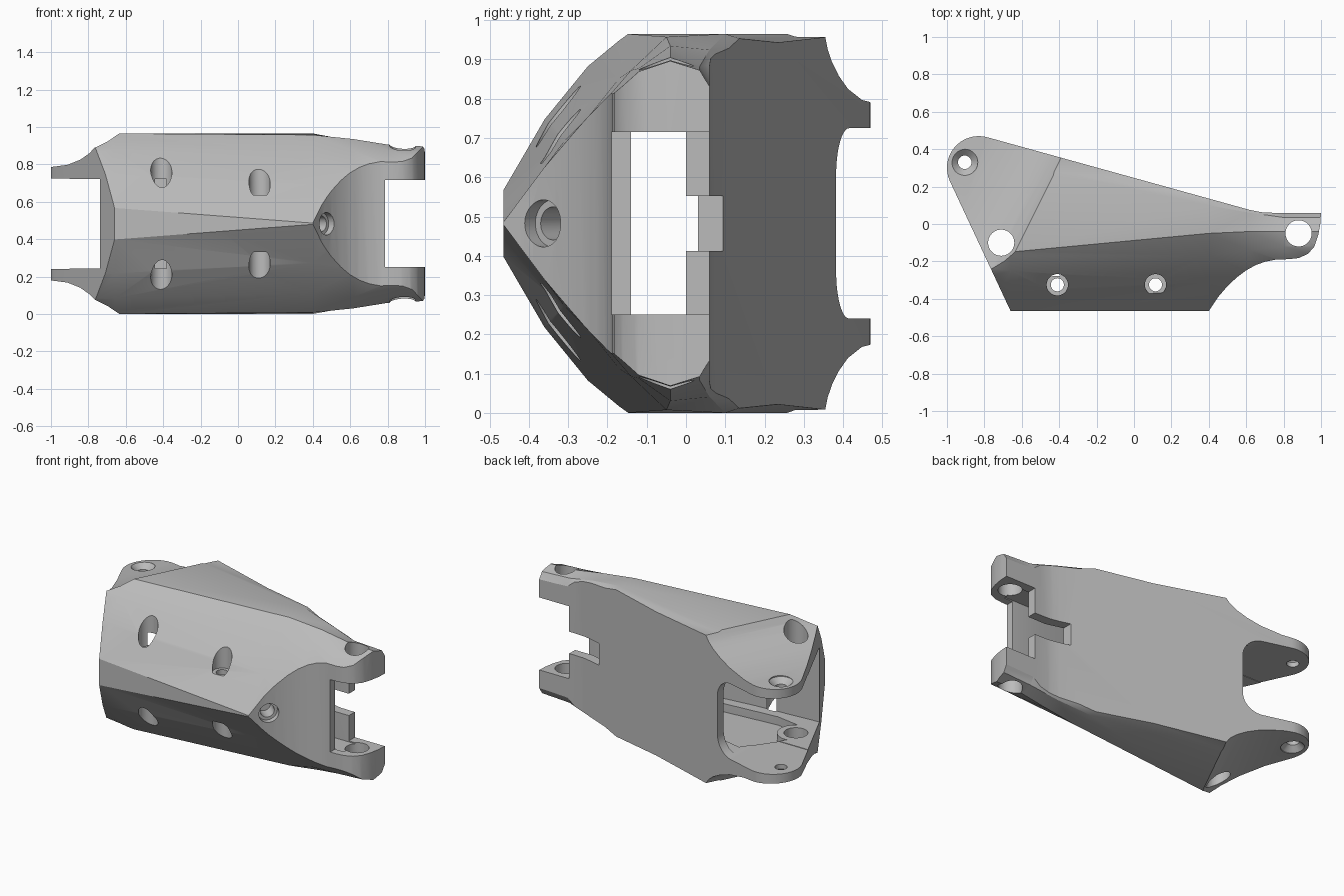
import bpy, bmesh, math
from mathutils import Vector

if "Cube" in bpy.data.objects:
    bpy.data.objects.remove(bpy.data.objects["Cube"], do_unlink=True)

MID = 0.4825  # mirror height of the part


def make_object(name, rings):
    """Closed loft through rings of equal point count."""
    bm = bmesh.new()
    loops = [[bm.verts.new(p) for p in ring] for ring in rings]
    n = len(loops[0])
    for a, b in zip(loops, loops[1:]):
        for i in range(n):
            j = (i + 1) % n
            bm.faces.new((a[i], a[j], b[j], b[i]))
    bm.faces.new(loops[0])
    bm.faces.new(loops[-1])
    bmesh.ops.triangulate(bm, faces=bm.faces[:])
    bmesh.ops.recalc_face_normals(bm, faces=bm.faces[:])
    mesh = bpy.data.meshes.new(name)
    bm.to_mesh(mesh)
    bm.free()
    obj = bpy.data.objects.new(name, mesh)
    bpy.context.collection.objects.link(obj)
    return obj


def prism(name, points, place, start, end):
    return make_object(name, [[place(a, b, t) for a, b in points] for t in (start, end)])


def plan(a, b, t):
    return Vector((a, b, t))


def elevation(a, b, t):
    return Vector((a, t, b))


def circle(cx, cy, r, n=40):
    return [(cx + r * math.cos(2 * math.pi * i / n), cy + r * math.sin(2 * math.pi * i / n))
            for i in range(n)]


def arc(cx, cy, r, a0, a1, n=12):
    return [(cx + r * math.cos(math.radians(a0 + (a1 - a0) * i / n)),
             cy + r * math.sin(math.radians(a0 + (a1 - a0) * i / n))) for i in range(n + 1)]


def box(x0, x1, z0, z1):
    return [(x0, z0), (x1, z0), (x1, z1), (x0, z1)]


def boolean(target, tool, operation="DIFFERENCE"):
    mod = target.modifiers.new("cut", "BOOLEAN")
    mod.operation = operation
    mod.solver = "EXACT"
    mod.object = tool
    tool.hide_render = True
    bpy.context.view_layer.objects.active = target
    bpy.ops.object.modifier_apply(modifier=mod.name)
    bpy.data.objects.remove(tool, do_unlink=True)


# Main body: half sections (y, height above the middle) mirrored and lofted along x
wide = [(.7, .4825), (.3, .4825), (-.15, .4825), (-.25, .40), (-.36, .265), (-.466, .083)]
sections = [
    (-1.1, wide),
    (-.66, wide),
    (.40, [(.20, .45), (.10, .4825), (-.05, .475), (-.17, .37), (-.31, .21), (-.466, .002)]),
    (.62, [(.12, .40), (.06, .442), (-.04, .452), (-.14, .39), (-.25, .27), (-.467, .002)]),
    (.80, [(.07, .34), (.035, .40), (-.04, .423), (-.12, .395), (-.20, .32), (-.468, .002)]),
    (1.1, [(.07, .33), (.035, .385), (-.04, .408), (-.12, .38), (-.20, .31), (-.468, .002)]),
]
body = make_object("link_body", [
    [Vector((x, y, MID + h)) for y, h in half] +
    [Vector((x, y, MID - h)) for y, h in reversed(half)] for x, half in sections])

# Plan outline: slanted end, scooped front corner, rounded lugs
outline = [(-.66, -.465), (.40, -.465), (.45, -.39), (.50, -.332), (.55, -.285), (.60, -.248),
           (.65, -.22), (.70, -.202), (.76, -.19), (.83, -.188), (.88, -.182), (.93, -.16),
           (.965, -.12), (.985, -.06), (.996, 0), (1.0, .06), (.74, .06), (.68, .063), (.62, .075)]
outline += arc(-.83, .30, .17, 74, 205, 16)
boolean(body, prism("outline_tool", outline, plan, -.2, 1.2), "INTERSECT")

# Hollowed shoulders that thin the rear lugs, above and below
along, outward = Vector((.447, .894, 0)), Vector((-.894, .447, 0))
shoulder = [(-.01, 1.1), (-.003, .97), (.03, .925), (.07, .893), (.134, .858), (.22, .825),
            (.35, .797), (.65, .776), (.65, 1.1)]
for sign in (1, -1):
    def sweep(d, z, t):
        p = Vector((-.63, -.14, 0)) + outward * d + along * t
        p.z = MID + sign * (z - MID)
        return p
    boolean(body, prism("shoulder_tool", shoulder, sweep, -.6, 1.2))

# Inner cavity running from end to end
cavity = [(-1.3, -.30), (-.735, -.30), (-.3, -.27), (.3, -.20), (.6, -.14), (.85, -.14),
          (.85, 0), (.66, 0), (-.55, .335), (-1.3, .335)]
boolean(body, prism("cavity_tool", cavity, plan, .243, .722))

# Shallow pockets in the cavity floor and ceiling, leaving round bosses
pocket = [(-.74, -.18), (-.73, 0), (-.55, .25), (.3, .06), (.3, -.15), (-.5, -.22)]
pocket_tool = prism("pocket_tool", pocket, plan, .19, .775)
boolean(pocket_tool, prism("boss_tool", circle(-.71, -.10, .11), plan, 0, 1))
boolean(body, pocket_tool)

# Rear opening with rounded corners
opening = [(-1.3, .24), (-1.3, .725)]
opening += arc(-.61, .605, .12, 90, 0, 10) + arc(-.61, .36, .12, 0, -90, 10)
boolean(body, prism("opening_tool", opening, elevation, .05, .7))

# Fork slot and cable notch
boolean(body, prism("fork_tool", box(.787, 1.3, .25, .715), elevation, -.6, .4))
boolean(body, prism("notch_tool", box(.55, .85, .412, .552), elevation, -.02, .3))

# Pivot holes straight through the lugs
for name, x, y, r in [("rear_bore", -.71, -.10, .07), ("fork_bore", .88, -.05, .07),
                      ("lug_bore", -.905, .33, .036)]:
    boolean(body, prism(name, circle(x, y, r), plan, -.1, 1.1))
for sign in (1, -1):
    rings = [[Vector((x, y, MID + sign * h)) for x, y in circle(-.905, .33, r)]
             for h, r in ((.272, .036), (.305, .07), (.5, .07))]
    boolean(body, make_object("lug_countersink", rings))

# Counterbored screw holes in the front wall
for x in (-.41, .115):
    boolean(body, prism("screw_bore", circle(x, -.325, .035), plan, -.1, 1.1))
    for z0, z1 in ((-.1, .33), (.635, 1.1)):
        boolean(body, prism("screw_head", circle(x, -.325, .057), plan, z0, z1))

# Angled screw hole in the scooped corner
axis = Vector((.75, -.66, 0)).normalized()
side = Vector((-axis.y, axis.x, 0))


def angled(a, b, t):
    return Vector((.475, -.365, MID)) + side * a + Vector((0, 0, b)) + axis * t


boolean(body, prism("corner_head", circle(0, 0, .06), angled, -.04, .3))
boolean(body, prism("corner_bore", circle(0, 0, .042), angled, -.13, .3))

# Single grey finish
grey = bpy.data.materials.new("plain_grey")
grey.use_nodes = True
colour = (.5, .5, .5, 1)
grey.diffuse_color = colour
grey.node_tree.nodes["Principled BSDF"].inputs["Base Color"].default_value = colour
body.data.materials.clear()
body.data.materials.append(grey)
for poly in body.data.polygons:
    poly.material_index = 0

bpy.ops.object.select_all(action="DESELECT")
body.select_set(True)
bpy.context.view_layer.objects.active = body
bpy.ops.object.shade_smooth_by_angle(angle=math.radians(28))
